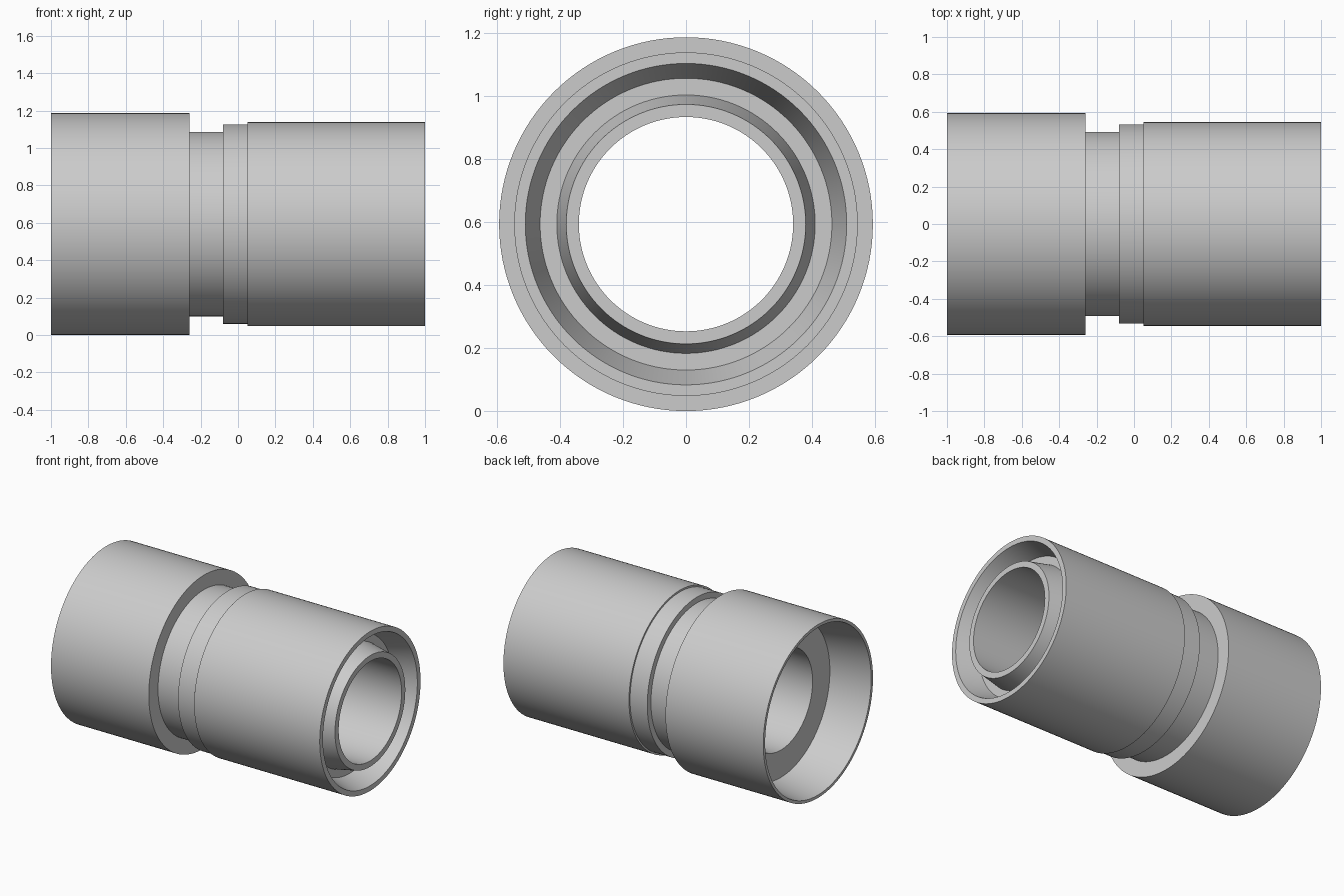
import bpy, bmesh, math

if "Cube" in bpy.data.objects:
    bpy.data.objects.remove(bpy.data.objects["Cube"])

SIDES = 128
AXIS_Z = 0.593

metal = bpy.data.materials.new("light_grey")
metal.diffuse_color = (0.6, 0.6, 0.6, 1.0)
metal.use_nodes = True
metal.node_tree.nodes["Principled BSDF"].inputs["Base Color"].default_value = metal.diffuse_color


def lathe(name, profile):
    """Spin an (x, radius) profile around the long axis."""
    bm = bmesh.new()
    rings = []
    for x, r in profile:
        rings.append([bm.verts.new((x, r * math.sin(2 * math.pi * i / SIDES),
                                    AXIS_Z + r * math.cos(2 * math.pi * i / SIDES)))
                      for i in range(SIDES)])
    for a, b in zip(rings, rings[1:]):
        for i in range(SIDES):
            j = (i + 1) % SIDES
            bm.faces.new((a[i], a[j], b[j], b[i]))
    mesh = bpy.data.meshes.new(name)
    bm.to_mesh(mesh)
    bm.free()
    obj = bpy.data.objects.new(name, mesh)
    bpy.context.collection.objects.link(obj)
    mesh.materials.append(metal)
    bpy.ops.object.select_all(action='DESELECT')
    obj.select_set(True)
    bpy.context.view_layer.objects.active = obj
    bpy.ops.object.shade_smooth_by_angle(angle=math.radians(12))
    return obj


# Wide socket: recess floor, tapered recess wall, thin rim, outside, back shoulder
lathe("socket", [(-0.72, 0.34), (-0.72, 0.527), (-1.0, 0.573),
                 (-1.0, 0.593), (-0.26, 0.593), (-0.26, 0.493)])

# Narrow neck between socket and sleeve
lathe("neck", [(-0.26, 0.493), (-0.08, 0.493)])

# Sleeve: stepped collar, long barrel, end rim, tapered cavity and its floor
lathe("sleeve", [(-0.08, 0.493), (-0.08, 0.533), (0.05, 0.533), (0.05, 0.545),
                 (1.0, 0.545), (1.0, 0.51), (0.85, 0.463), (0.85, 0.41)])

# Inner pipe: tapered nose, end face and the through bore
lathe("inner_pipe", [(0.85, 0.41), (1.0, 0.38), (1.0, 0.34), (-0.72, 0.34)])
